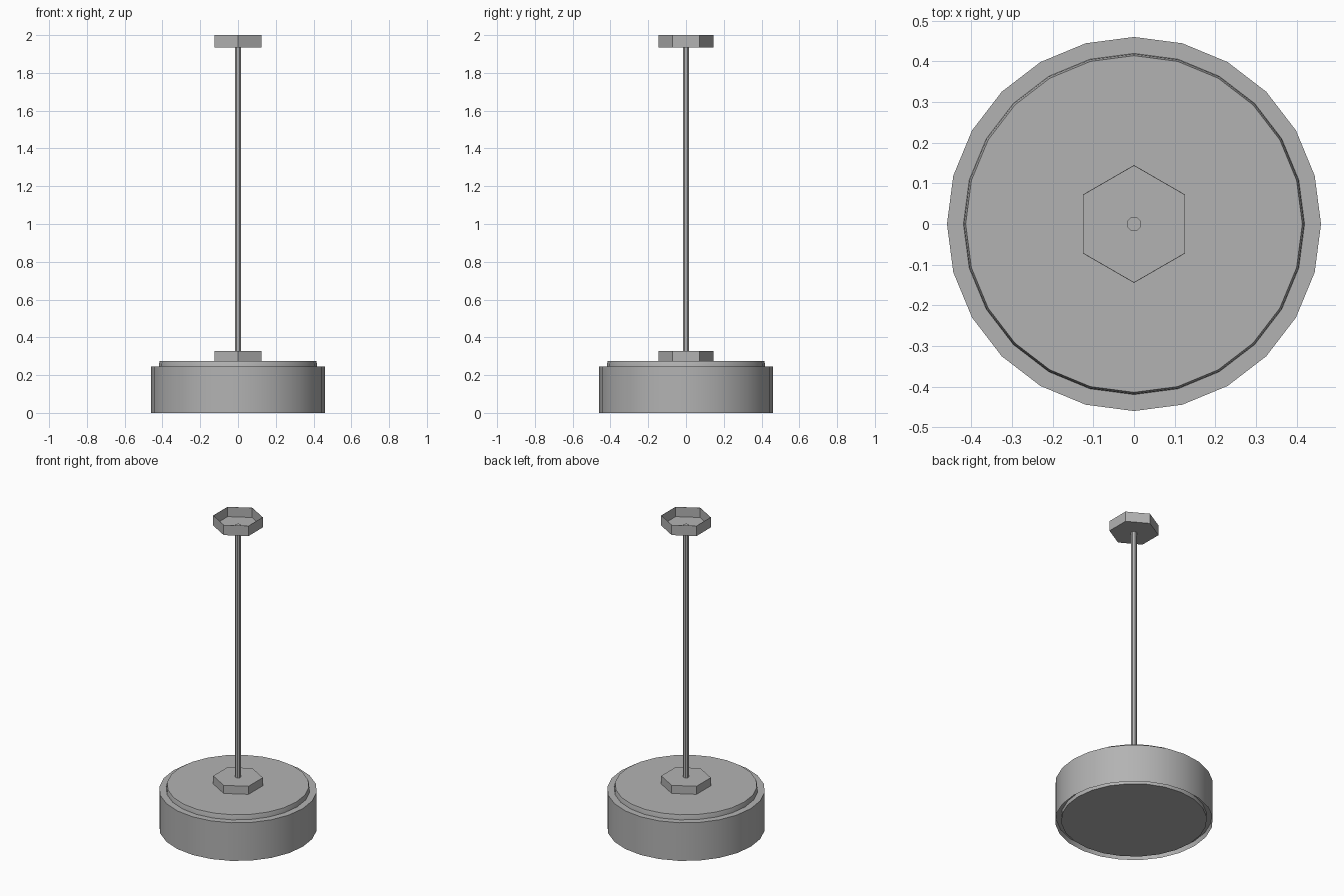
import bpy, math

cube = bpy.data.objects.get("Cube")
if cube:
    bpy.data.objects.remove(cube, do_unlink=True)

# One grey metal for the whole lamp
metal = bpy.data.materials.new("grey_metal")
metal.use_nodes = True
GREY = (0.45, 0.45, 0.45, 1)
metal.diffuse_color = GREY
metal.node_tree.nodes["Principled BSDF"].inputs["Base Color"].default_value = GREY


def lathe(name, profile, sides, turn=0.0):
    """Spin (radius, z) points round the z axis; radius 0 closes with a cap."""
    verts, faces, rings = [], [], []
    for r, z in profile:
        count = sides if r > 0 else 1
        rings.append(range(len(verts), len(verts) + count))
        for i in range(count):
            a = turn + math.tau * i / sides
            verts.append((r * math.cos(a), r * math.sin(a), z))
    for low, high in zip(rings, rings[1:]):
        if len(low) == 1:
            faces.append(tuple(reversed(high)))
        elif len(high) == 1:
            faces.append(tuple(low))
        else:
            for i in range(sides):
                j = (i + 1) % sides
                faces.append((low[i], low[j], high[j], high[i]))
    mesh = bpy.data.meshes.new(name)
    mesh.from_pydata(verts, [], faces)
    mesh.materials.append(metal)
    obj = bpy.data.objects.new(name, mesh)
    bpy.context.collection.objects.link(obj)
    bpy.ops.object.select_all(action='DESELECT')
    obj.select_set(True)
    bpy.context.view_layer.objects.active = obj
    bpy.ops.object.shade_smooth_by_angle(angle=math.radians(30))
    return obj


# Drum shade: outer band with a shallow slot around the diffuser
lathe("drum_shade", [(0.425, 0.03), (0.455, 0.03), (0.46, 0), (0.46, 0.245), (0.41, 0.245)], 24)
lathe("diffuser", [(0, 0.004), (0.425, 0.004), (0.425, 0.04)], 24)

# Raised lid with a slightly tapered edge
lathe("drum_lid", [(0.42, 0.24), (0.418, 0.26), (0.414, 0.275), (0, 0.275)], 24)

# Hexagonal mounts: solid collar below, open cup at the ceiling
POINT = math.pi / 2
lathe("lower_collar", [(0.145, 0.27), (0.145, 0.327), (0, 0.327)], 6, POINT)
lathe("ceiling_cup", [(0, 1.935), (0.145, 1.935), (0.145, 2.0), (0.143, 2.0),
                      (0.143, 1.938), (0, 1.938)], 6, POINT)

# Hanging rod, its end just showing inside the cup
lathe("rod", [(0, 0.32), (0.018, 0.32), (0.018, 1.945), (0, 1.945)], 8, math.pi / 8)
